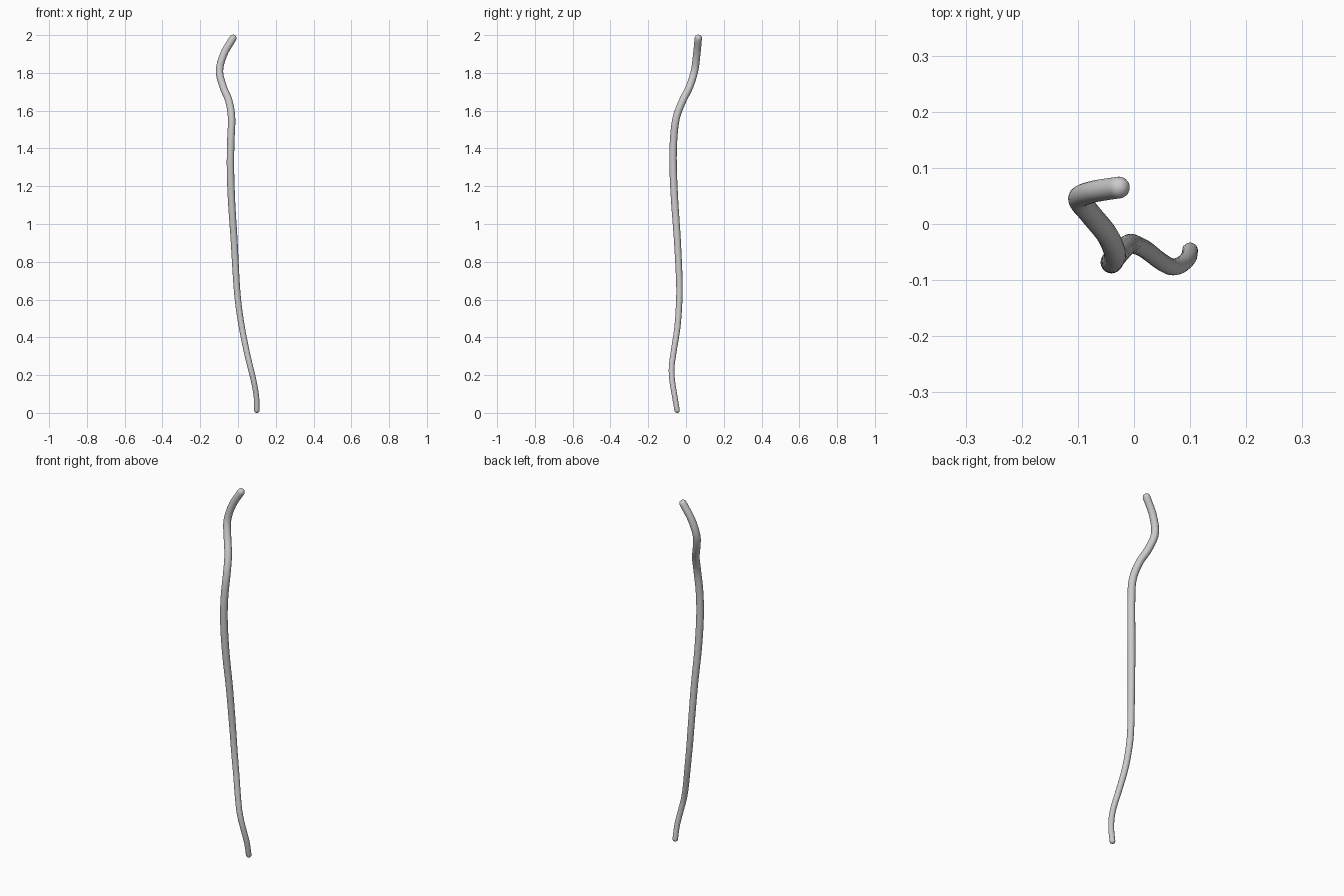
import bpy, bmesh, math
from mathutils import Vector

if "Cube" in bpy.data.objects:
    bpy.data.objects.remove(bpy.data.objects["Cube"])

# Centre line of the stick, bottom to top
path = [Vector(p) for p in [
    (0.100, -0.047, 0.014), (0.097, -0.060, 0.09), (0.083, -0.073, 0.17),
    (0.066, -0.076, 0.24), (0.047, -0.066, 0.32), (0.021, -0.046, 0.45),
    (0.003, -0.037, 0.57), (-0.008, -0.035, 0.69), (-0.021, -0.046, 0.92),
    (-0.034, -0.060, 1.12), (-0.040, -0.068, 1.30), (-0.038, -0.066, 1.44),
    (-0.034, -0.052, 1.56), (-0.048, -0.019, 1.65), (-0.078, 0.018, 1.725),
    (-0.098, 0.045, 1.81), (-0.075, 0.057, 1.90), (-0.027, 0.065, 1.983)]]
SIDES, STEPS, CAP = 20, 6, 5


def radius(z):
    return 0.0140 + 0.0055 * min(1.0, max(0.0, z / 1.2))


def spline(pts, steps):
    """Smooth curve through all points."""
    p = [2 * pts[0] - pts[1]] + pts + [2 * pts[-1] - pts[-2]]
    out = []
    for i in range(1, len(p) - 2):
        a, b, c, d = p[i - 1:i + 3]
        for k in range(steps):
            t = k / steps
            out.append(0.5 * (2 * b + (c - a) * t + (2 * a - 5 * b + 4 * c - d) * t * t
                              + (3 * b - a - 3 * c + d) * t ** 3))
    return out + [pts[-1].copy()]


line = spline(path, STEPS)
n = len(line)
tangents = [(line[min(i + 1, n - 1)] - line[max(i - 1, 0)]).normalized() for i in range(n)]

# Ring stations, with rounded ends
stations = [(p, t, radius(p.z)) for p, t in zip(line, tangents)]


def dome(end, sign):
    p, t, r = end
    angles = [math.pi / 2 * k / CAP for k in range(1, CAP)]
    return [(p + t * sign * r * math.sin(a), t, r * math.cos(a)) for a in angles]


bottom, top = stations[0], stations[-1]
stations = dome(bottom, -1)[::-1] + stations + dome(top, 1)

# Sweep the round section along the stations
bm = bmesh.new()
rings = []
for p, t, r in stations:
    u = (Vector((1, 0, 0)) - t * t.x).normalized()
    v = t.cross(u)
    angles = [2 * math.pi * k / SIDES for k in range(SIDES)]
    rings.append([bm.verts.new(p + r * (u * math.cos(a) + v * math.sin(a))) for a in angles])
for lo, hi in zip(rings, rings[1:]):
    for k in range(SIDES):
        j = (k + 1) % SIDES
        bm.faces.new((lo[k], lo[j], hi[j], hi[k]))
for ring, (p, t, r), s in ((rings[0], bottom, -1), (rings[-1], top, 1)):
    tip = bm.verts.new(p + t * s * r)
    for k in range(SIDES):
        bm.faces.new((ring[k], ring[(k + 1) % SIDES], tip))
bmesh.ops.recalc_face_normals(bm, faces=bm.faces)
for f in bm.faces:
    f.smooth = True

mesh = bpy.data.meshes.new("wooden_stick")
bm.to_mesh(mesh)
bm.free()
stick = bpy.data.objects.new("wooden_stick", mesh)
bpy.context.collection.objects.link(stick)
